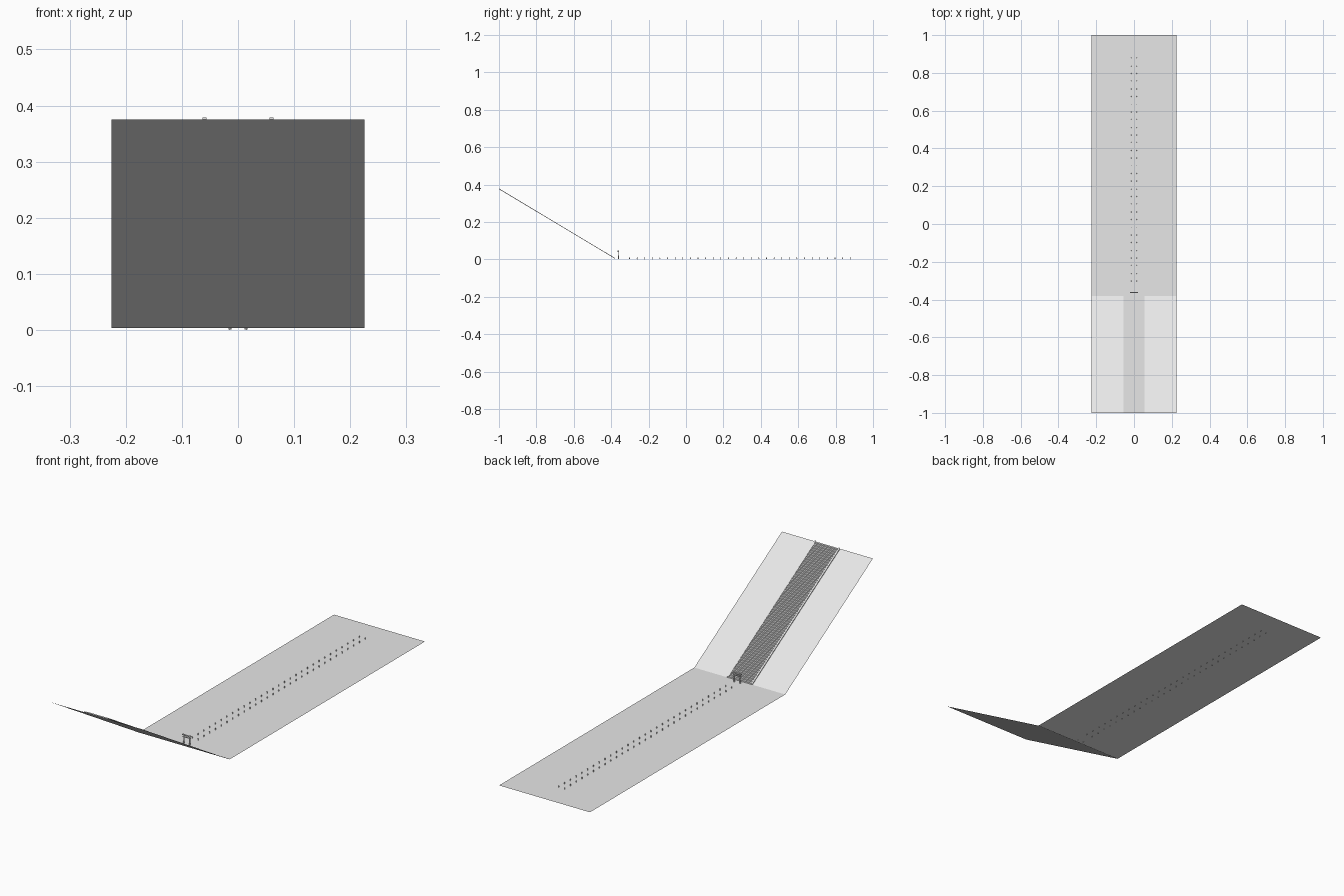
import bpy, bmesh, math
from mathutils import Matrix

old = bpy.data.objects.get("Cube")
if old:
    bpy.data.objects.remove(old, do_unlink=True)

stone = bpy.data.materials.new("pale_grey")
stone.use_nodes = True
stone.diffuse_color = (0.8, 0.8, 0.8, 1)
stone.node_tree.nodes["Principled BSDF"].inputs["Base Color"].default_value = (0.8, 0.8, 0.8, 1)

HALF, FOLD, FRONT, BACK = 0.225, -0.38, -1.0, 1.0
GROUND, TOP = 0.0035, 0.375
PATH = 0.0145          # half spacing of the path posts


def finish(name, bm):
    mesh = bpy.data.meshes.new(name)
    bm.to_mesh(mesh)
    bm.free()
    mesh.materials.append(stone)
    obj = bpy.data.objects.new(name, mesh)
    bpy.context.collection.objects.link(obj)
    return obj


def ribbon(name, profile, x0, x1):
    """Sweep an open (y, z) profile across x as a single-sided sheet facing up."""
    bm = bmesh.new()
    rows = [(bm.verts.new((x0, y, z)), bm.verts.new((x1, y, z))) for y, z in profile]
    for (a, b), (c, d) in zip(rows, rows[1:]):
        bm.faces.new((a, c, d, b))
    return finish(name, bm)


def add_box(bm, centre, size):
    bmesh.ops.create_cube(bm, size=1, matrix=Matrix.Translation(centre) @ Matrix.Diagonal((*size, 1)))


def add_cone(bm, x, y, z0, z1, r0, r1, sides=8):
    bmesh.ops.create_cone(bm, cap_ends=True, segments=sides, radius1=r0, radius2=r1,
                          depth=z1 - z0, matrix=Matrix.Translation((x, y, (z0 + z1) / 2)))


# Level ground and the rising slope
ribbon("ground", [(BACK, GROUND), (FOLD, GROUND)], HALF, -HALF)
ribbon("slope", [(FOLD, GROUND), (FRONT, TOP)], HALF, -HALF)

# Staircase up the slope
STEPS = 62
run, rise = (FRONT - FOLD) / STEPS, (TOP - GROUND) / STEPS
profile = [(FOLD, GROUND)]
for i in range(STEPS):
    z = GROUND + (i + 1) * rise
    profile += [(FOLD + i * run, z), (FOLD + (i + 1) * run, z)]
ribbon("staircase", profile, 0.056, -0.056)

# Curbs beside the staircase, sheared boxes that follow the slope
for side, label in ((1, "left"), (-1, "right")):
    bm = bmesh.new()
    add_box(bm, (side * 0.0595, (FOLD + FRONT) / 2, 0.002), (0.007, FOLD - FRONT, 0.004))
    for v in bm.verts:
        v.co.z += GROUND + (FOLD - v.co.y) / (FOLD - FRONT) * (TOP - GROUND)
    finish(label + "_curb", bm)

# Rows of small posts along the path, with pointed feet below the ground
bm = bmesh.new()
COUNT = 30
for i in range(COUNT):
    y = -0.302 + i * 1.18 / (COUNT - 1)
    for x in (-PATH, PATH):
        add_cone(bm, x, y, 0, GROUND, 0.0004, 0.0022)
        add_cone(bm, x, y, GROUND, 0.009, 0.0015, 0.0015)
        add_cone(bm, x, y, 0.009, 0.012, 0.0025, 0.0006)
finish("path_posts", bm)

# Gate at the foot of the stairs
GATE = -0.362
bm = bmesh.new()
for x in (-PATH, PATH):
    add_cone(bm, x, GATE, 0.001, 0.041, 0.0027, 0.0022)
add_box(bm, (0, GATE, 0.034), (0.038, 0.003, 0.003))
add_box(bm, (0, GATE, 0.037), (0.003, 0.002, 0.005))
finish("gate_frame", bm)

bm = bmesh.new()
for side in (-1, 1):
    add_box(bm, (side * 0.0105, GATE, 0.042), (0.021, 0.006, 0.004))
for v in bm.verts:      # upturned beam ends
    v.co.z += 0.002 * (abs(v.co.x) / 0.021) ** 2
finish("gate_top_beam", bm)
